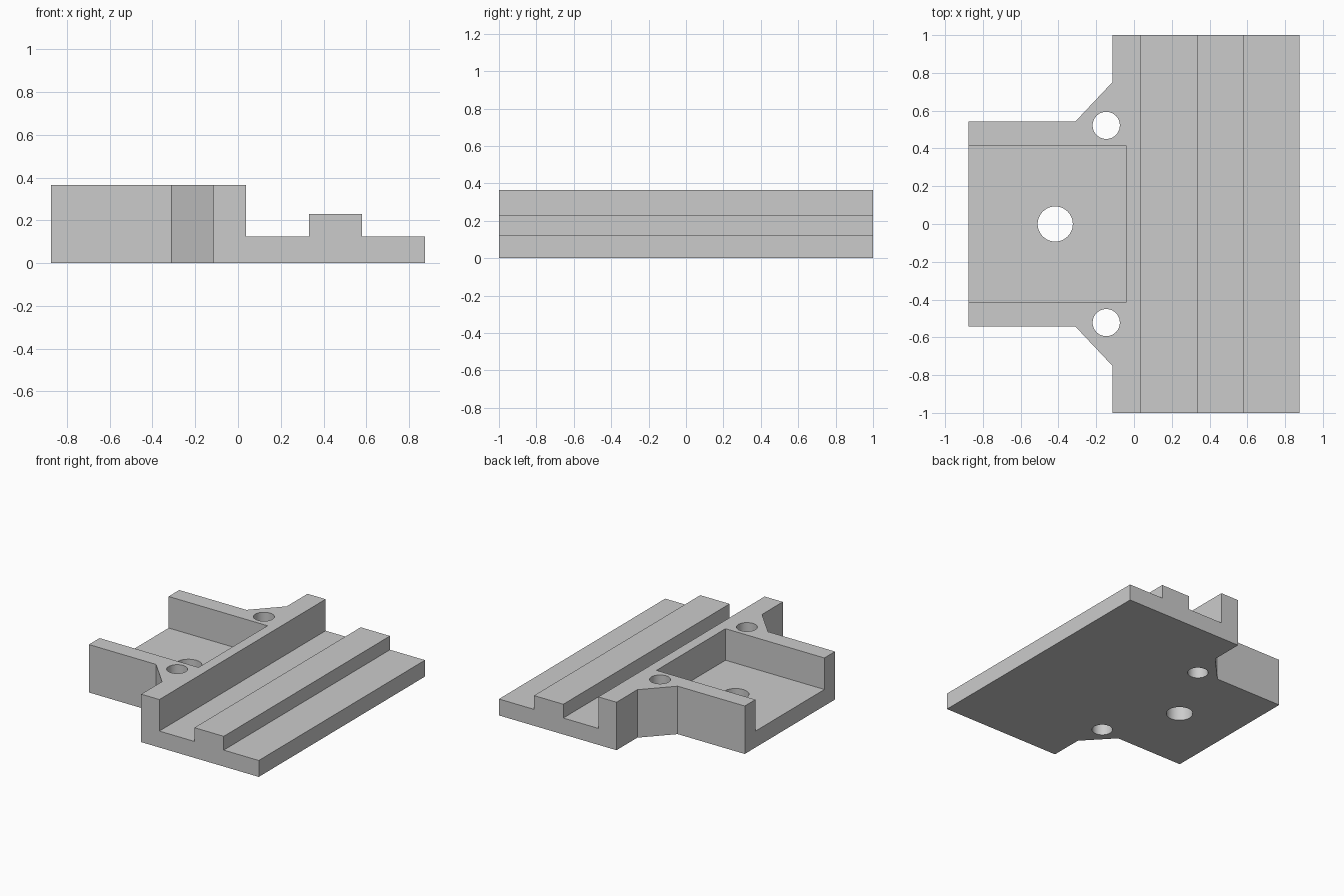
import bpy, bmesh

if "Cube" in bpy.data.objects:
    bpy.data.objects.remove(bpy.data.objects["Cube"], do_unlink=True)

HEIGHT, FLOOR, RAIL = 0.365, 0.125, 0.23
LEFT, RIGHT = -0.875, 0.875

grey = bpy.data.materials.new("plain grey")
grey.use_nodes = True
grey.diffuse_color = (0.6, 0.6, 0.6, 1)
grey.node_tree.nodes["Principled BSDF"].inputs["Base Color"].default_value = (0.6, 0.6, 0.6, 1)


def add_object(name, bm):
    bmesh.ops.recalc_face_normals(bm, faces=bm.faces)
    mesh = bpy.data.meshes.new(name)
    bm.to_mesh(mesh)
    bm.free()
    mesh.materials.append(grey)
    obj = bpy.data.objects.new(name, mesh)
    bpy.context.collection.objects.link(obj)
    return obj


def prism(name, outline, z0, z1):
    bm = bmesh.new()
    base = bm.faces.new([bm.verts.new((x, y, z0)) for x, y in outline])
    top = bmesh.ops.extrude_face_region(bm, geom=[base])["geom"]
    verts = [v for v in top if isinstance(v, bmesh.types.BMVert)]
    bmesh.ops.translate(bm, verts=verts, vec=(0, 0, z1 - z0))
    return add_object(name, bm)


def box(name, x0, x1, y, z0, z1):
    return prism(name, [(x0, -y), (x1, -y), (x1, y), (x0, y)], z0, z1)


def drill(name, x, y, radius):
    bm = bmesh.new()
    bmesh.ops.create_cone(bm, cap_ends=True, segments=48, radius1=radius, radius2=radius, depth=2)
    bmesh.ops.translate(bm, verts=bm.verts, vec=(x, y, 0))
    return add_object(name, bm)


# Mounting block: plan outline mirrored front to back
half = [(RIGHT, 1), (-0.115, 1), (-0.115, 0.75), (-0.31, 0.543), (LEFT, 0.543)]
outline = half + [(x, -y) for x, y in reversed(half)]
block = prism("mounting_block", outline, 0, HEIGHT)

# Grooves either side of the rail, open pocket and through holes
cutters = [
    box("inner_groove_cutter", 0.038, 0.333, 1.2, FLOOR, 0.6),
    box("rail_top_cutter", 0.3, 0.6, 1.2, RAIL, 0.6),
    box("outer_groove_cutter", 0.58, 1.1, 1.2, FLOOR, 0.6),
    box("pocket_cutter", -1.1, -0.042, 0.415, FLOOR, 0.6),
    drill("pocket_hole_cutter", -0.417, 0, 0.093),
    drill("back_hole_cutter", -0.147, 0.522, 0.072),
    drill("front_hole_cutter", -0.147, -0.522, 0.072),
]
for cutter in cutters:
    cutter.hide_render = True
    cut = block.modifiers.new(cutter.name, "BOOLEAN")
    cut.operation = "DIFFERENCE"
    cut.solver = "EXACT"
    cut.object = cutter

# Apply the cuts and remove the cutters
bpy.context.view_layer.objects.active = block
block.select_set(True)
for cut in list(block.modifiers):
    bpy.ops.object.modifier_apply(modifier=cut.name)
for cutter in cutters:
    bpy.data.objects.remove(cutter, do_unlink=True)

bpy.ops.object.select_all(action="DESELECT")
block.select_set(True)
bpy.ops.object.shade_smooth_by_angle()
